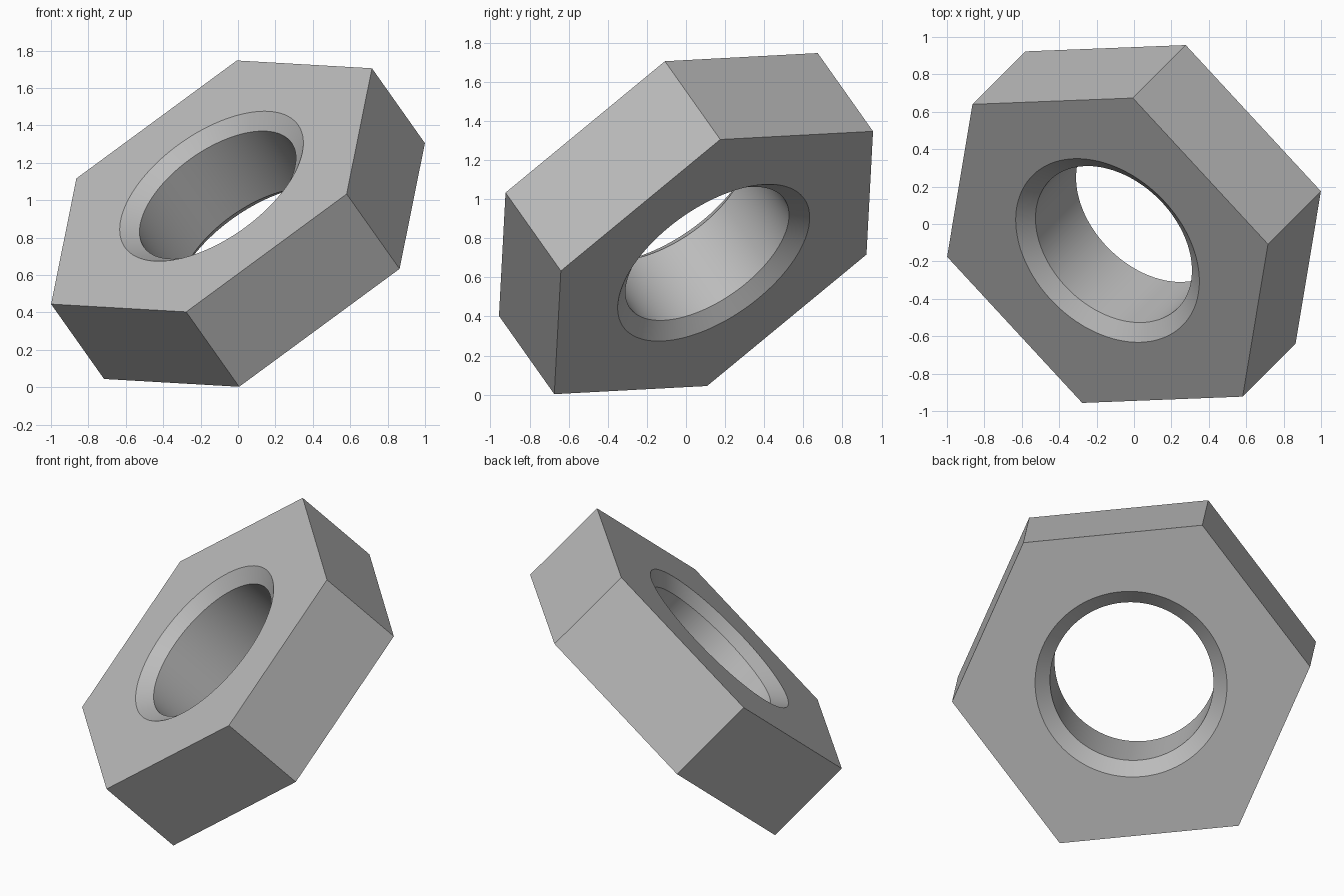
import bpy, bmesh, math
from mathutils import Vector, Matrix

cube = bpy.data.objects.get("Cube")
if cube:
    bpy.data.objects.remove(cube, do_unlink=True)

# Dimensions of the nut
SIDES = 6
STEPS = 20                 # bore segments per side
OUTER = 1.065
RIM, BORE = 0.567, 0.483   # chamfer rim and bore radius
HALF = 0.283               # half thickness
INNER = HALF - 0.066       # height where the chamfer meets the bore

# Grey steel
steel = bpy.data.materials.new("grey_steel")
grey = (0.5, 0.5, 0.5, 1)
steel.diffuse_color = grey
steel.use_nodes = True
steel.node_tree.nodes["Principled BSDF"].inputs["Base Color"].default_value = grey

bm = bmesh.new()


def ring(radius, height, count):
    return [bm.verts.new((radius * math.cos(math.tau * i / count),
                          radius * math.sin(math.tau * i / count), height))
            for i in range(count)]


def bridge(a, b):
    for i in range(len(a)):
        j = (i + 1) % len(a)
        bm.faces.new((a[i], a[j], b[j], b[i]))


# Hexagonal sides
count = SIDES * STEPS
hex_top, hex_low = ring(OUTER, HALF, SIDES), ring(OUTER, -HALF, SIDES)
bridge(hex_low, hex_top)

# Bore with a chamfer at each end
bore = [ring(r, z, count) for r, z in
        ((RIM, HALF), (BORE, INNER), (BORE, -INNER), (RIM, -HALF))]
for upper, lower in zip(bore, bore[1:]):
    bridge(upper, lower)

# Flat end faces, one sector for each side
for corners, rim in ((hex_top, bore[0]), (hex_low, bore[3])):
    for s in range(SIDES):
        arc = [rim[(s * STEPS + k) % count] for k in range(STEPS + 1)]
        bm.faces.new([corners[s], corners[(s + 1) % SIDES]] + arc[::-1])

bmesh.ops.recalc_face_normals(bm, faces=bm.faces)
mesh = bpy.data.meshes.new("hex_nut")
bm.to_mesh(mesh)
bm.free()
mesh.materials.append(steel)
nut = bpy.data.objects.new("hex_nut", mesh)
bpy.context.collection.objects.link(nut)

# Tilt the axis and point one corner along the given direction
axis = Vector((-0.5, -0.5, math.sqrt(0.5)))
side = axis.cross(Vector((0.804, 0.031, 0.592))).normalized()
corner = side.cross(axis)
turn = Matrix((corner, side, axis)).transposed().to_4x4()
nut.matrix_world = Matrix.Translation((0, 0, 0.875)) @ turn

# Smooth bore, crisp edges
bpy.context.view_layer.objects.active = nut
nut.select_set(True)
bpy.ops.object.shade_smooth_by_angle(angle=math.radians(30))
